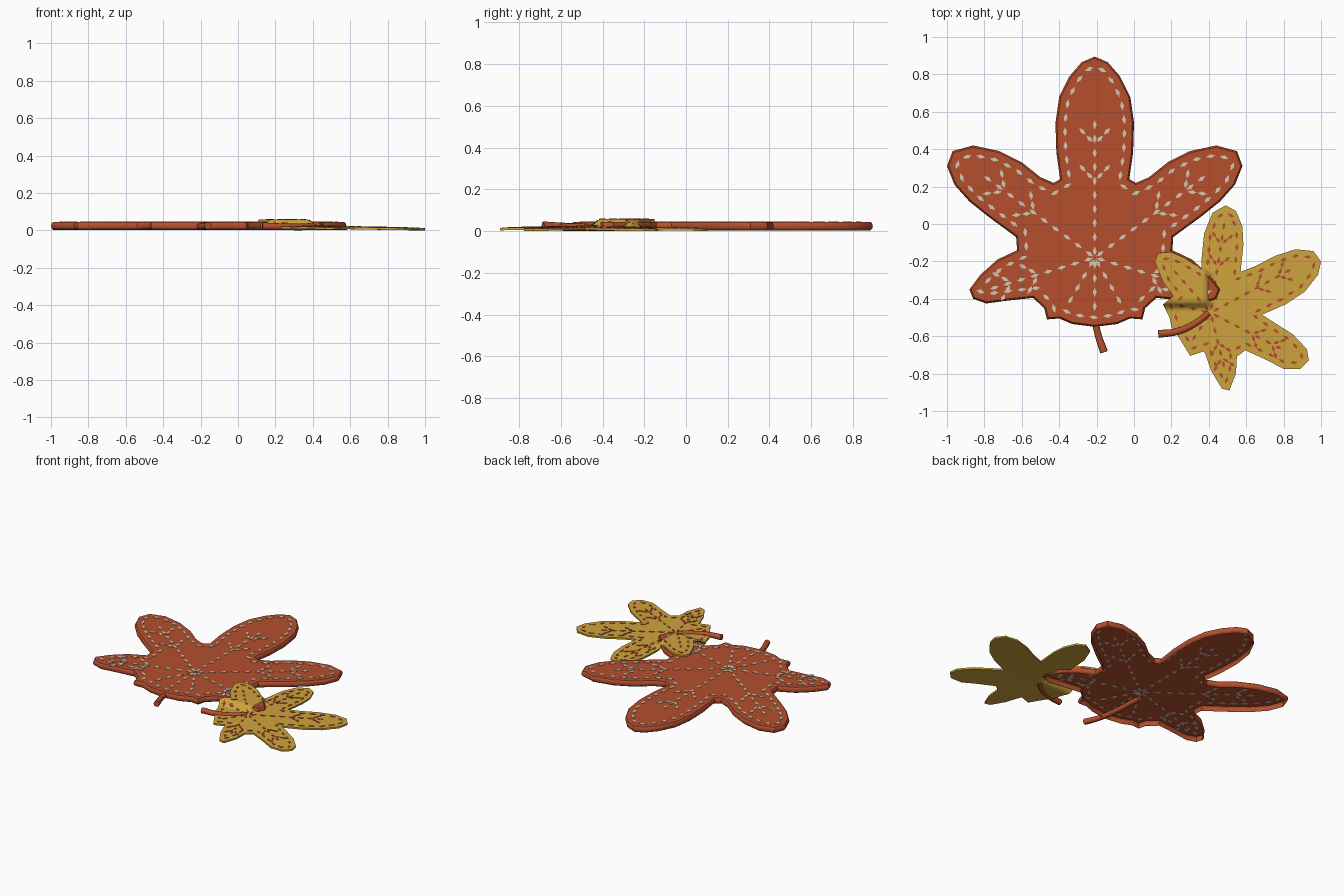
import bpy, bmesh, math
from mathutils import Vector
from mathutils.geometry import tessellate_polygon

if "Cube" in bpy.data.objects:
    bpy.data.objects.remove(bpy.data.objects["Cube"])


def mat(name, col):
    m = bpy.data.materials.new(name)
    m.diffuse_color = (*col, 1)
    m.use_nodes = True
    m.node_tree.nodes["Principled BSDF"].inputs["Base Color"].default_value = m.diffuse_color
    return m


RED = mat("rust red felt", (0.46, 0.078, 0.027))
GOLD = mat("mustard felt", (0.62, 0.37, 0.047))
PALE = mat("pale thread", (0.66, 0.58, 0.45))


def finish(bm, name, m, angle=28, recalc=True):
    if recalc:
        bmesh.ops.recalc_face_normals(bm, faces=bm.faces)
    me = bpy.data.meshes.new(name)
    bm.to_mesh(me)
    bm.free()
    ob = bpy.data.objects.new(name, me)
    me.materials.append(m)
    bpy.context.collection.objects.link(ob)
    bpy.ops.object.select_all(action='DESELECT')
    ob.select_set(True)
    bpy.context.view_layer.objects.active = ob
    bpy.ops.object.shade_smooth_by_angle(angle=math.radians(angle))
    return ob


def fill(bm, verts):
    """Triangulated upward-facing cap of a concave flat outline."""
    for tri in tessellate_polygon([[v.co.copy() for v in verts]]):
        f = bm.faces.new([verts[i] for i in tri])
        f.normal_update()
        if f.normal.z < 0:
            f.normal_flip()


def inset(pts, d):
    """Mitred inward offset of a counter-clockwise outline."""
    out = []
    for i, p in enumerate(pts):
        a = (p - pts[i - 1]).normalized()
        b = (pts[(i + 1) % len(pts)] - p).normalized()
        n = Vector((-a.y - b.y, a.x + b.x)).normalized()
        k = max(0.6, n.dot(Vector((-a.y, a.x))))
        out.append(p + n * d / k)
    return out


def edge_distance(p, pts):
    best = 9
    for i, b in enumerate(pts):
        a = pts[i - 1]
        t = max(0, min(1, (p - a).dot(b - a) / (b - a).length_squared))
        best = min(best, (a + (b - a) * t - p).length)
    return best


def hem_stitches(pts, d, gap):
    """Evenly spaced (position, direction) pairs just inside the outline."""
    loop, res, left = inset(pts, d), [], 0
    for i, b in enumerate(loop):
        a = loop[i - 1]
        L = (b - a).length
        t = left
        while t < L:
            p = a + (b - a) * t / L
            if edge_distance(p, pts) > d * 0.85:
                res.append((p, (b - a).normalized()))
            t += gap
        left = t - L
    return res


def vein_stitches(c, tips, gap, barb):
    res = []
    for x, y, branched in tips:
        v = Vector((x, y)) - c
        u = v.normalized()
        for k in range(int(v.length / gap)):
            res.append((c + u * (0.035 + k * gap), u))
        # short side veins
        for f in ((0.5, 0.74) if branched else ()):
            for s in (-1, 1):
                w = Vector((u.x * .72 - s * u.y * .69, u.y * .72 + s * u.x * .69))
                for j in (0.8, 1.9):
                    res.append((c + v * f + w * barb * j, w))
    return res


def stitches(name, items, top, length, width, m):
    """Thin raised diamond stitches that follow a surface height function."""
    bm = bmesh.new()
    for p, u in items:
        s = Vector((-u.y, u.x))
        ring = [p + u * length, p + s * width, p - u * length, p - s * width]
        hi = [bm.verts.new((q.x, q.y, top(q.x, q.y) + 0.003)) for q in ring]
        lo = [bm.verts.new((q.x, q.y, top(q.x, q.y) - 0.002)) for q in ring]
        bm.faces.new(hi)
        bm.faces.new(lo[::-1])
        for i in range(4):
            bm.faces.new((lo[i - 1], lo[i], hi[i], hi[i - 1]))
    finish(bm, name, m, 10)


def stem(name, path, radius):
    cu = bpy.data.curves.new(name, 'CURVE')
    cu.dimensions = '3D'
    cu.bevel_depth, cu.bevel_resolution = radius, 2
    cu.use_fill_caps = True
    cu.resolution_u = 6
    sp = cu.splines.new('BEZIER')
    sp.bezier_points.add(len(path) - 1)
    for b, q in zip(sp.bezier_points, path):
        b.co = q
        b.handle_left_type = b.handle_right_type = 'AUTO'
    sp.bezier_points[-1].radius = 1.15
    ob = bpy.data.objects.new(name, cu)
    cu.materials.append(RED)
    bpy.context.collection.objects.link(ob)


# ---- large red leaf: half outline mirrored about its midrib ----
AX = -0.21
half = [(-.21, .895), (-.28, .865), (-.345, .79), (-.40, .68), (-.42, .54), (-.415, .38),
        (-.395, .24), (-.43, .22), (-.50, .25), (-.60, .33), (-.72, .39), (-.86, .42),
        (-.97, .39), (-1.0, .31), (-.96, .21), (-.88, .12), (-.78, .04), (-.63, -.07),
        (-.625, -.14), (-.73, -.19), (-.82, -.27), (-.88, -.35), (-.86, -.40),
        (-.79, -.425), (-.68, -.41), (-.54, -.395), (-.48, -.45), (-.465, -.51),
        (-.40, -.505), (-.33, -.535), (-.21, -.55)]
red = [Vector(p) for p in half]
red += [Vector((2 * AX - x, y)) for x, y in half[-2:0:-1]]

# top sheet with a turned-down rounded rim, hollow underneath
bm = bmesh.new()
rings = []
for d, z in ((.012, .003), (.003, .012), (0, .024), (.003, .037), (.009, .044)):
    rings.append([bm.verts.new((p.x, p.y, z)) for p in inset(red, d)])
for lo, hi in zip(rings, rings[1:]):
    for i in range(len(red)):
        bm.faces.new((lo[i - 1], lo[i], hi[i], hi[i - 1]))
fill(bm, rings[-1])
finish(bm, "red_leaf", RED, recalc=False)

red_tips = [(AX, .64, 1), (AX, -.50, 0)]
for s in (-1, 1):
    red_tips += [(AX + s * .65, .30, 1), (AX + s * .60, -.36, 1), (AX + s * .16, -.46, 0)]
items = hem_stitches(red, .05, .075) + vein_stitches(Vector((AX, -.18)), red_tips, .075, .05)
stitches("red_leaf_stitches", items, lambda x, y: .044, .025, .011, PALE)
stem("red_leaf_stem", [(-.23, -.22, .020), (-.215, -.45, .020), (-.195, -.58, .022), (-.16, -.685, .026)], .018)

# ---- small mustard leaf draped over the red leaf's lower right lobe ----
gold = [(.49, .10), (.42, .06), (.375, -.05), (.36, -.20), (.36, -.24), (.27, -.18),
        (.20, -.15), (.13, -.155), (.11, -.20), (.155, -.31), (.21, -.385), (.155, -.43),
        (.19, -.50), (.20, -.55), (.245, -.615), (.30, -.705), (.375, -.68), (.415, -.79),
        (.47, -.88), (.51, -.89), (.545, -.80), (.55, -.71), (.595, -.675), (.715, -.73),
        (.80, -.775), (.89, -.775), (.935, -.73), (.925, -.67), (.85, -.59), (.755, -.53),
        (.685, -.485), (.81, -.43), (.915, -.36), (.985, -.27), (1.0, -.20), (.96, -.145),
        (.865, -.135), (.755, -.17), (.65, -.225), (.57, -.255), (.585, -.11), (.58, -.015),
        (.545, .07)]
gold = [Vector(p) for p in gold]
THICK = .012


def ramp(t):
    t = max(0, min(1, t))
    return t * t * (3 - 2 * t)


def drape(x, y):
    """Underside height: slight dome plus the hump over the red lobe."""
    dome = .001 + .011 * max(0, 1 - math.hypot(x - .41, y + .48) / .6)
    edge = .43 - .06 * ramp((y + .27) / .06)
    over = ramp((edge - x) / .06) * ramp((y + .46) / .05)
    return dome + (.046 - dome) * over


bm = bmesh.new()
fill(bm, [bm.verts.new((p.x, p.y, 0)) for p in gold])
# slices so the cloth can bend, finer around the hump
cuts = [(0, .12 + .015 * k) for k in range(24)] + [(1, -.50 + .0125 * k) for k in range(29)]
cuts += [(0, .52 + .08 * k) for k in range(6)] + [(1, -.82 + .08 * k) for k in range(4)]
for axis, at in cuts:
    co, no = [0, 0, 0], [0, 0, 0]
    co[axis], no[axis] = at, 1
    bmesh.ops.bisect_plane(bm, geom=bm.verts[:] + bm.edges[:] + bm.faces[:],
                           plane_co=co, plane_no=no, dist=1e-5)
up = bmesh.ops.extrude_face_region(bm, geom=bm.faces[:], use_keep_orig=True)['geom']
raised = {v for v in up if isinstance(v, bmesh.types.BMVert)}
for v in bm.verts:
    v.co.z = drape(v.co.x, v.co.y) + (THICK if v in raised else 0)
finish(bm, "mustard_leaf", GOLD, 40)

gold_tips = [(.90, -.21, 1), (.85, -.70, 1), (.485, .02, 1), (.49, -.80, 1),
             (.18, -.21, 0), (.22, -.43, 0), (.30, -.64, 0)]
items = hem_stitches(gold, .034, .066) + vein_stitches(Vector((.41, -.475)), gold_tips, .062, .034)
stitches("mustard_leaf_stitches", items, lambda x, y: drape(x, y) + THICK, .02, .009, RED)
stem("mustard_leaf_stem", [(.40, -.475, .020), (.33, -.53, .019), (.23, -.575, .020), (.13, -.588, .022)], .018)
